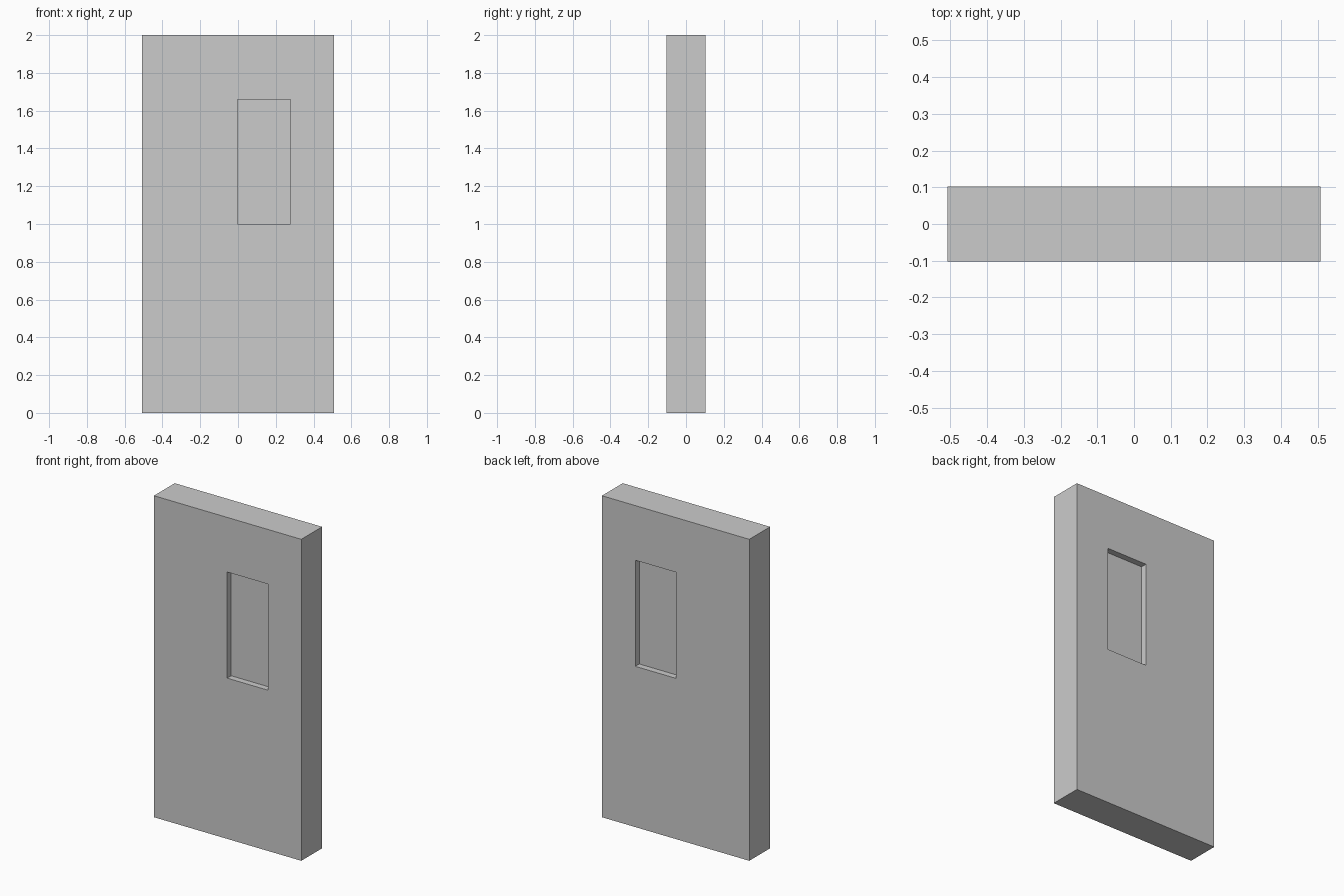
import bpy

if "Cube" in bpy.data.objects:
    bpy.data.objects.remove(bpy.data.objects["Cube"])

SLAB_X, SLAB_Y, SLAB_Z = 0.507, 0.102, 2.0   # half width, half thickness, height
WIN_X, WIN_Z = (-0.003, 0.277), (1.0, 1.66)  # window opening
RECESS = 0.039                               # depth of the window recess


def box(name, xs, ys, zs):
    """Axis-aligned box from min/max pairs."""
    lo, hi = zip(xs, ys, zs)
    bpy.ops.mesh.primitive_cube_add(size=1, location=[(a + b) / 2 for a, b in zip(lo, hi)])
    ob = bpy.context.object
    ob.name = name
    ob.scale = [b - a for a, b in zip(lo, hi)]
    bpy.ops.object.transform_apply(location=True, rotation=False, scale=True)
    return ob


# Door slab
door = box("door_slab", (-SLAB_X, SLAB_X), (-SLAB_Y, SLAB_Y), (0, SLAB_Z))

# Blind window recess on the front and the back
for side, label in ((-1, "front"), (1, "back")):
    ys = sorted((side * (SLAB_Y - RECESS), side * (SLAB_Y + 0.1)))
    cutter = box(label + "_window_cutter", WIN_X, ys, WIN_Z)
    cutter.hide_render = True
    cutter.display_type = 'WIRE'
    cutter.hide_set(True)
    mod = door.modifiers.new(label + "_window_recess", 'BOOLEAN')
    mod.operation = 'DIFFERENCE'
    mod.solver = 'EXACT'
    mod.object = cutter
